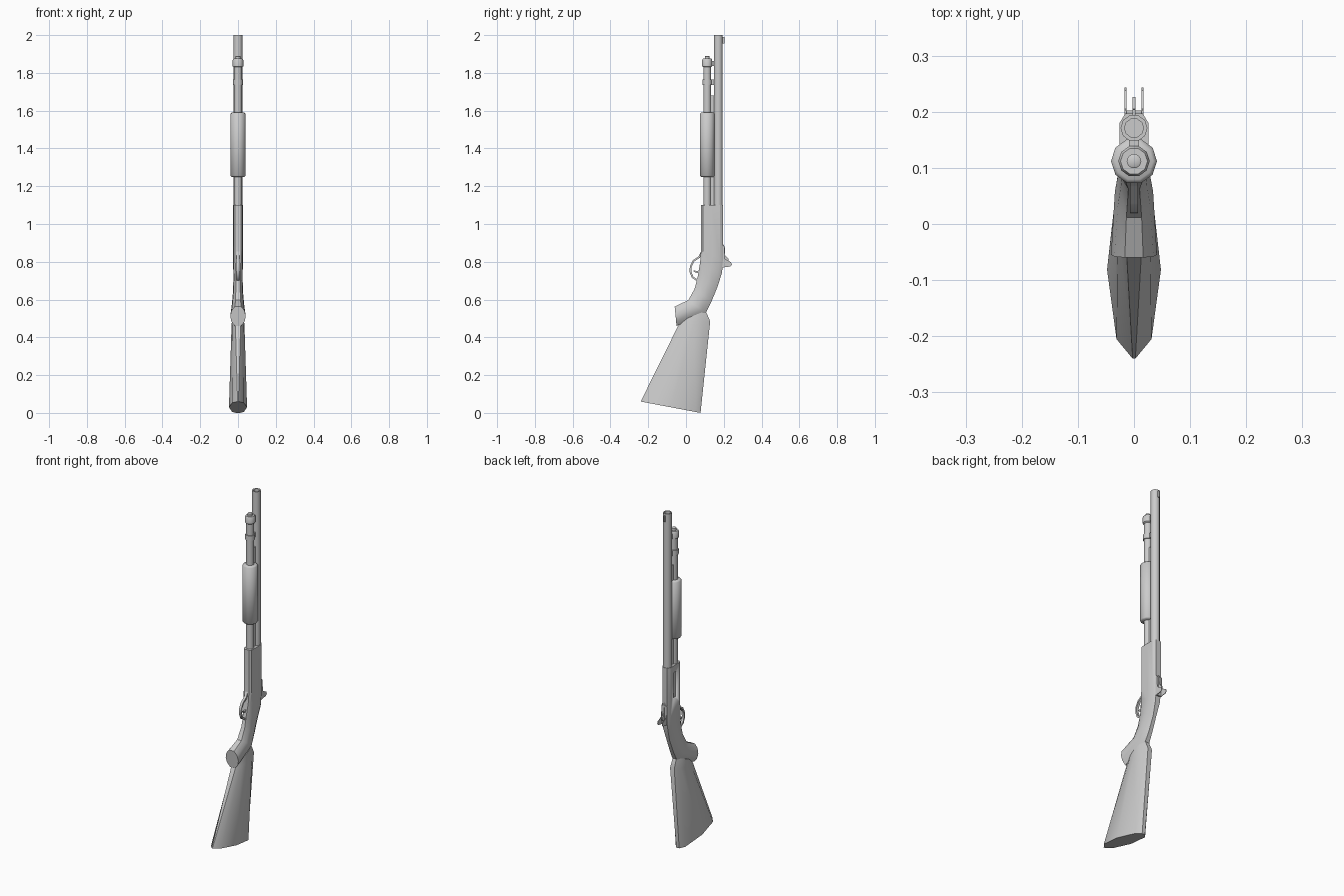
import bpy, bmesh, math
from mathutils import Vector

if "Cube" in bpy.data.objects:
    bpy.data.objects.remove(bpy.data.objects["Cube"])


def finish(name, bm, angle=25):
    bmesh.ops.remove_doubles(bm, verts=bm.verts, dist=1e-5)
    bmesh.ops.recalc_face_normals(bm, faces=bm.faces)
    me = bpy.data.meshes.new(name)
    bm.to_mesh(me)
    bm.free()
    ob = bpy.data.objects.new(name, me)
    bpy.context.collection.objects.link(ob)
    bpy.ops.object.select_all(action='DESELECT')
    ob.select_set(True)
    bpy.context.view_layer.objects.active = ob
    bpy.ops.object.shade_smooth_by_angle(angle=math.radians(angle))
    return ob


def skin(name, rings, angle=25):
    """Join equal-sized rings of points and cap both ends."""
    bm = bmesh.new()
    vs = [[bm.verts.new(p) for p in r] for r in rings]
    n = len(vs[0])
    for a, b in zip(vs, vs[1:]):
        for i in range(n):
            bm.faces.new((a[i], a[(i + 1) % n], b[(i + 1) % n], b[i]))
    bm.faces.new(vs[0])
    bm.faces.new(vs[-1])
    return finish(name, bm, angle)


def lathe(name, y, profile, n=10, angle=50):
    """Turn (radius, z) pairs around a vertical axis at the given y."""
    rings = [[(r * math.sin(2 * math.pi * (i + .5) / n),
               y - r * math.cos(2 * math.pi * (i + .5) / n), z) for i in range(n)]
             for r, z in profile]
    return skin(name, rings, angle)


def section(front, back, w, half):
    """Cross-section between two (y, z) points; half = (t, width factor)."""
    f, b = Vector((0, *front)), Vector((0, *back))
    right = [f.lerp(b, t) + Vector((w * k, 0, 0)) for t, k in half]
    return right + [Vector((-p.x, p.y, p.z)) for p in reversed(right)]


def plate(name, outline, x, w):
    """Extrude a (y, z) outline across x."""
    return skin(name, [[(x + s * w / 2, y, z) for y, z in outline] for s in (-1, 1)])


def box(name, x, y, z):
    return plate(name, [(y[0], z[0]), (y[1], z[0]), (y[1], z[1]), (y[0], z[1])],
                 (x[0] + x[1]) / 2, x[1] - x[0])


# Barrel with hollow muzzle
lathe("barrel", .171, [(.024, 1.0), (.024, 2.0), (.017, 2.0), (.017, 1.6)])
box("front_sight", (-.003, .003), (.19, .204), (1.955, 1.99))

# Magazine tube with end cap
lathe("magazine_tube", .112, [(.021, 1.05), (.021, 1.83), (.028, 1.835), (.028, 1.868),
                              (.024, 1.875), (.013, 1.875), (.013, 1.888), (.01, 1.89)])
lathe("barrel_band", .112, [(.026, 1.735), (.026, 1.765)])
for z in (1.75, 1.85):
    box("band_lug", (-.009, .009), (.125, .155), (z - .014, z + .014))
box("action_bar", (-.009, .009), (.125, .15), (1.08, 1.68))

# Sliding fore-end
lathe("fore_end", .112, [(.034, 1.25), (.041, 1.256), (.041, 1.584), (.034, 1.59)])

# Receiver flowing into the pistol grip
boxy = [(0, .6), (.08, .95), (.5, 1), (.85, 1), (1, .6)]
oval = [(0, .4), (.22, .85), (.5, 1), (.78, .85), (1, .4)]
stations = [((.08, 1.1), (.197, 1.1), .026, boxy),
            ((.08, .87), (.197, .80), .026, boxy),
            ((.075, .80), (.19, .74), .025, boxy),
            ((.062, .72), (.166, .665), .025, oval),
            ((.045, .655), (.135, .59), .028, oval),
            ((.012, .597), (.105, .53), .034, oval),
            ((-.06, .563), (-.05, .46), .041, oval)]
receiver = skin("receiver_and_grip", [section(*s) for s in stations], 30)

# Ejection port cut into the left side
cutter = box("port_cutter", (-.05, -.02), (.125, .155), (.91, 1.06))
cutter.hide_render = True
cutter.hide_set(True)
cut = receiver.modifiers.new("port", 'BOOLEAN')
cut.object = cutter
cut.solver = 'EXACT'

# Butt stock
wedge = [(0, .05), (.11, .65), (.5, 1), (.92, .65), (1, .2)]
skin("stock", [section((-.03, .487), (.104, .54), .028, oval),
               section((-.046, .452), (.128, .485), .034, oval),
               section((-.24, .06), (.077, 0), .048, wedge)], 30)

# Trigger guard loop: a flat strip swept along a path
path = [(.085, .855), (.07, .825), (.04, .805), (.025, .775), (.024, .745),
        (.035, .718), (.055, .705), (.08, .71)]
rings = []
for i, p in enumerate(path):
    a, b = Vector(path[max(i - 1, 0)]), Vector(path[min(i + 1, len(path) - 1)])
    d = (b - a).normalized()
    nrm = Vector((-d.y, d.x)) * .005
    rings.append([(s * .007, p[0] + k * nrm.x, p[1] + k * nrm.y)
                  for s, k in ((-1, -1), (1, -1), (1, 1), (-1, 1))])
skin("trigger_guard", rings, 40)
plate("trigger", [(.085, .765), (.06, .75), (.04, .755), (.04, .748), (.06, .74),
                  (.085, .74)], 0, .007)

# Rear sight: base, centre post and two protective ears
box("rear_sight_base", (-.017, .017), (.185, .202), (.77, .88))
plate("rear_sight_post", [(.195, .79), (.222, .80), (.226, .815), (.207, .835),
                          (.205, .88), (.195, .895)], 0, .006)
for side in (-1, 1):
    plate("rear_sight_ear", [(.195, .77), (.235, .775), (.243, .785), (.238, .798),
                             (.207, .815), (.203, .88), (.195, .89)], side * .015, .003)
